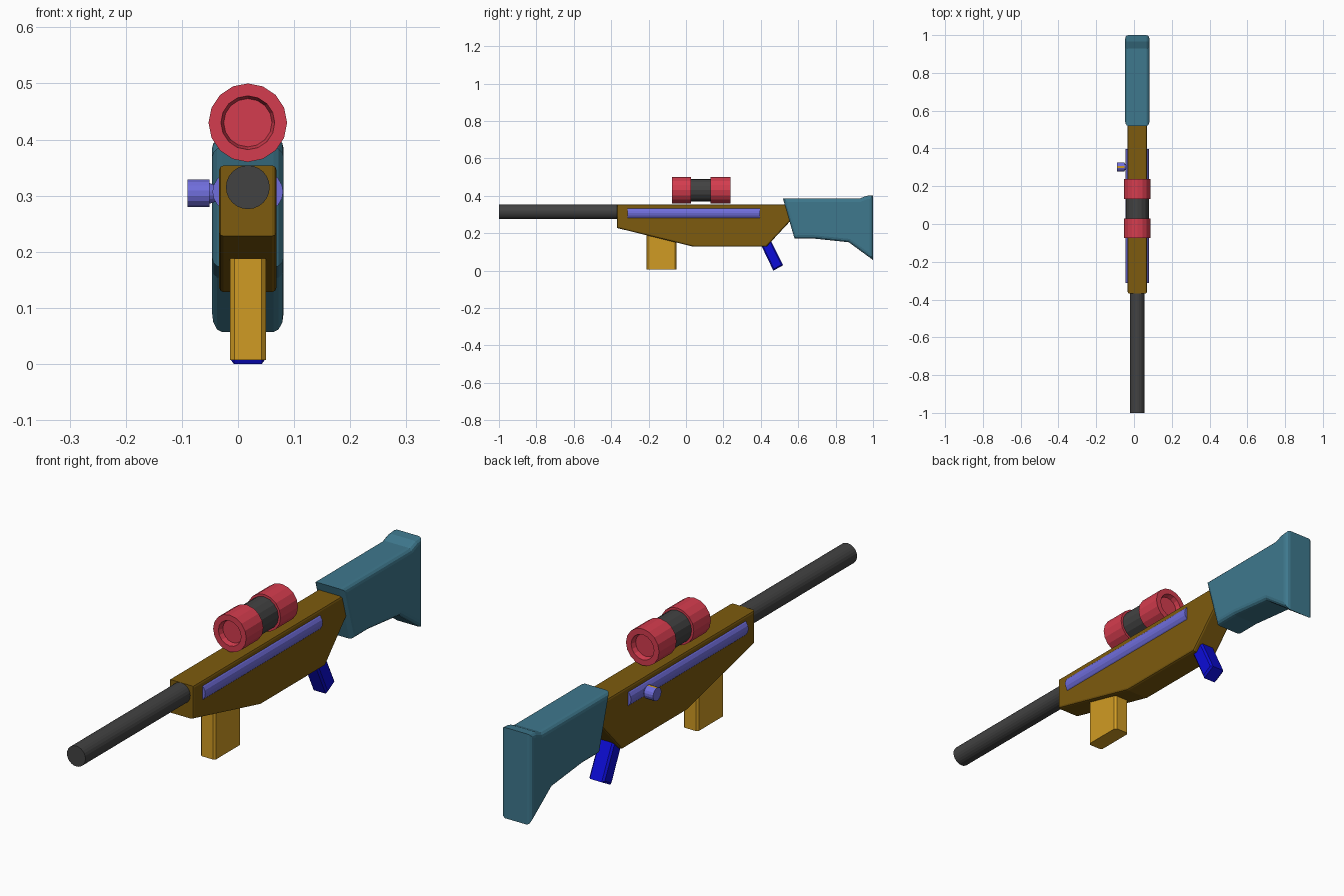
import bpy, bmesh, math

if "Cube" in bpy.data.objects:
    bpy.data.objects.remove(bpy.data.objects["Cube"])

CX = 0.0175  # centre line of the long parts


def mat(name, r, g, b):
    m = bpy.data.materials.new(name)
    lin = [((c / 255 + 0.055) / 1.055) ** 2.4 if c > 10 else c / 255 / 12.92 for c in (r, g, b)]
    m.diffuse_color = (*lin, 1)
    m.use_nodes = True
    m.node_tree.nodes["Principled BSDF"].inputs["Base Color"].default_value = m.diffuse_color
    return m


BROWN = mat("brown", 125, 91, 14)
TEAL = mat("teal", 62, 120, 141)
GOLD = mat("gold", 208, 155, 35)
BLUE = mat("blue", 12, 12, 215)
PURPLE = mat("violet", 112, 110, 220)
GREY = mat("dark_grey", 66, 66, 66)
RED = mat("red", 212, 60, 78)


def finish(bm, name, *mats):
    bmesh.ops.recalc_face_normals(bm, faces=bm.faces)
    me = bpy.data.meshes.new(name)
    bm.to_mesh(me)
    bm.free()
    for m in mats:
        me.materials.append(m)
    ob = bpy.data.objects.new(name, me)
    bpy.context.collection.objects.link(ob)
    return ob


def slab(name, pts, half, bevel, segs, m):
    """Side profile (y, z) extruded across x, rims of both sides bevelled."""
    bm = bmesh.new()
    a = [bm.verts.new((CX - half, y, z)) for y, z in pts]
    b = [bm.verts.new((CX + half, y, z)) for y, z in pts]
    n = len(pts)
    caps = [bm.faces.new(a), bm.faces.new(b)]
    for i in range(n):
        j = (i + 1) % n
        bm.faces.new((a[i], a[j], b[j], b[i]))
    bmesh.ops.recalc_face_normals(bm, faces=bm.faces)
    rim = [e for f in caps for e in f.edges]
    bmesh.ops.bevel(bm, geom=rim, offset=bevel, segments=segs, profile=0.5, affect='EDGES')
    return finish(bm, name, m)


def lathe(name, prof, sides, place, *mats, rule=None):
    """Spin (distance, radius) rings; place(u, v, d) gives the position."""
    bm = bmesh.new()
    rings = []
    for d, r in prof:
        rings.append([bm.verts.new(place(r * math.cos(t), r * math.sin(t), d))
                      for t in (2 * math.pi * i / sides for i in range(sides))])
    for p, q in zip(rings, rings[1:]):
        for i in range(sides):
            j = (i + 1) % sides
            bm.faces.new((p[i], p[j], q[j], q[i]))
    bm.faces.new(rings[0])
    bm.faces.new(rings[-1])
    bmesh.ops.recalc_face_normals(bm, faces=bm.faces)
    if rule:
        for f in bm.faces:
            f.material_index = rule(f)
    return finish(bm, name, *mats)


def along_y(z, squash=1.0):
    return lambda u, v, d: (CX + u, d, z + v * squash)


# Main body and stock
slab("body", [(-0.368, 0.354), (0.56, 0.354), (0.56, 0.268), (0.43, 0.128),
              (0.04, 0.128), (-0.368, 0.228)], 0.051, 0.008, 2, BROWN)
slab("stock", [(0.518, 0.386), (0.93, 0.386), (0.965, 0.4), (1.0, 0.403), (1.0, 0.057),
               (0.87, 0.152), (0.68, 0.172), (0.58, 0.172)], 0.064, 0.018, 3, TEAL)

# Magazine with chamfered upright edges
bm = bmesh.new()
bmesh.ops.create_cube(bm, size=1)
for v in bm.verts:
    v.co = (CX + v.co.x * 0.064, -0.13 + v.co.y * 0.16, 0.0975 + v.co.z * 0.181)
up = [e for e in bm.edges if abs(e.verts[0].co.z - e.verts[1].co.z) > 0.1]
bmesh.ops.bevel(bm, geom=up, offset=0.008, segments=1, profile=0.5, affect='EDGES')
finish(bm, "magazine", GOLD)

# Slanted grip
slab("grip", [(0.395, 0.15), (0.447, 0.175), (0.519, 0.029), (0.467, 0.0)],
     0.032, 0.007, 1, BLUE)

# Barrel
lathe("barrel", [(-1.0, 0.039), (-0.34, 0.039)], 24, along_y(0.315), GREY)

# Side rail: a long rod bulging out of both sides of the body
lathe("side_rail", [(-0.312, 0.063), (0.396, 0.063)], 24, along_y(0.307, 0.73), PURPLE)

# Scope: tube and two recessed ends
SCOPE_Z = 0.43
lathe("scope_tube", [(0.0, 0.061), (0.16, 0.061)], 16, along_y(SCOPE_Z), GREY)
for name, outer, inner in (("scope_front", -0.075, 0.028), ("scope_rear", 0.237, 0.132)):
    s = 1 if inner > outer else -1
    lathe(name, [(inner, 0.07), (outer, 0.07), (outer, 0.048), (outer + s * 0.02, 0.043)],
          16, along_y(SCOPE_Z), RED)

# Bolt handle on the left, with a gold strip on top of the knob
lathe("bolt_handle", [(-0.02, 0.019), (-0.04, 0.015), (-0.051, 0.019), (-0.051, 0.025), (-0.09, 0.025)],
      16, lambda u, v, d: (d, 0.302 + u * math.cos(math.pi / 16) - v * math.sin(math.pi / 16),
                           0.304 + u * math.sin(math.pi / 16) + v * math.cos(math.pi / 16)),
      PURPLE, GOLD,
      rule=lambda f: int(f.normal.z > 0.95 and f.calc_center_median().x < -0.06))
